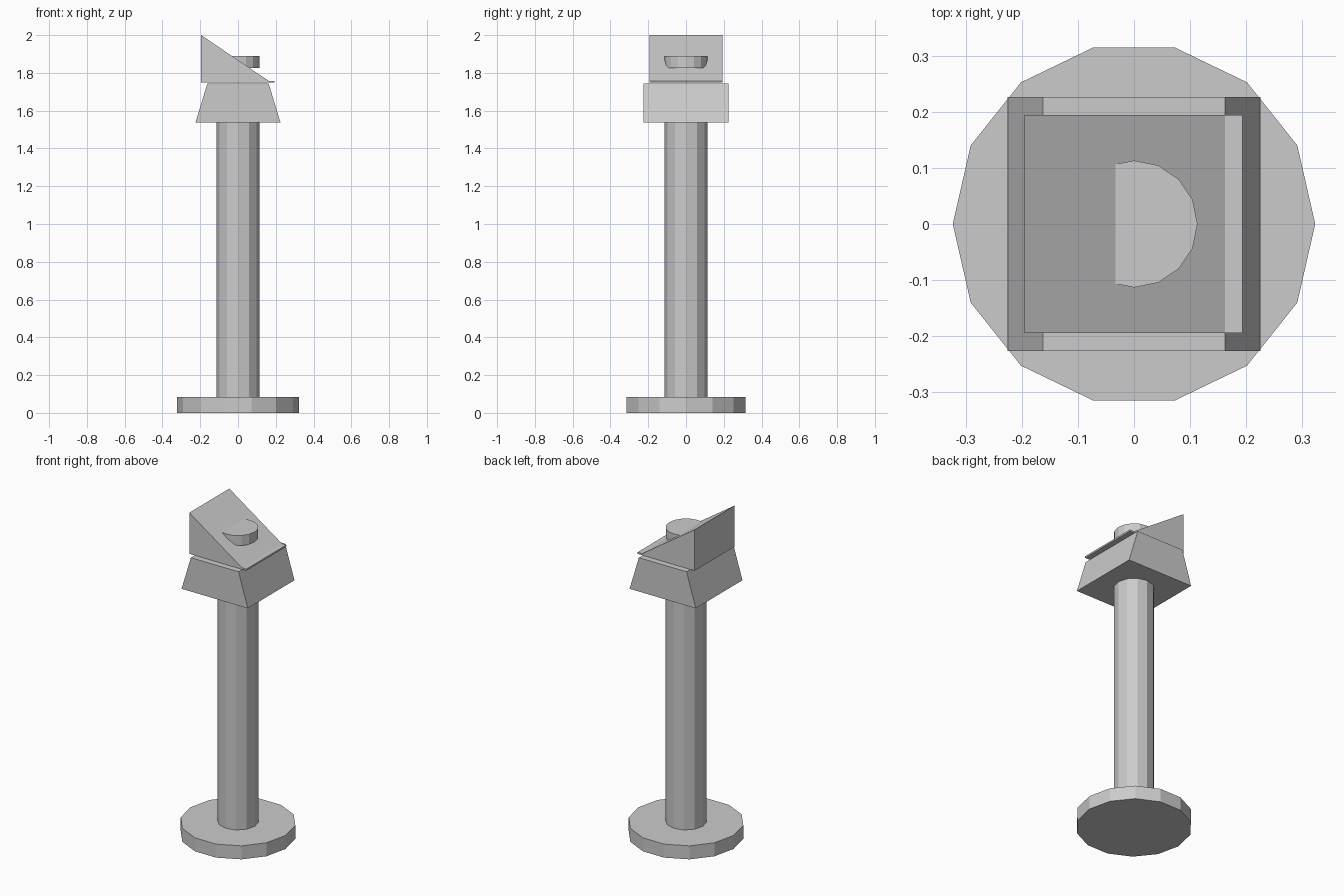
import bpy
import bmesh

cube = bpy.data.objects.get("Cube")
if cube:
    bpy.data.objects.remove(cube, do_unlink=True)

grey = bpy.data.materials.new("light grey")
grey.use_nodes = True
colour = (0.6, 0.6, 0.6, 1)
grey.diffuse_color = colour
grey.node_tree.nodes["Principled BSDF"].inputs["Base Color"].default_value = colour


def add_disc(name, sides, radius, bottom, top):
    """Upright flat-sided cylinder between two heights."""
    bpy.ops.mesh.primitive_cylinder_add(
        vertices=sides, radius=radius, depth=top - bottom,
        location=(0, 0, (bottom + top) / 2))
    ob = bpy.context.object
    # put a corner on the x axis
    ob.rotation_euler.z = 1.570796
    ob.name = name
    ob.data.materials.append(grey)
    return ob


def add_profile(name, points, half_depth):
    """Side profile in x and z, extruded along y."""
    bm = bmesh.new()
    face = bm.faces.new([bm.verts.new((x, -half_depth, z)) for x, z in points])
    out = bmesh.ops.extrude_face_region(bm, geom=[face])
    moved = [g for g in out["geom"] if isinstance(g, bmesh.types.BMVert)]
    bmesh.ops.translate(bm, verts=moved, vec=(0, 2 * half_depth, 0))
    bmesh.ops.recalc_face_normals(bm, faces=bm.faces)
    mesh = bpy.data.meshes.new(name)
    bm.to_mesh(mesh)
    bm.free()
    mesh.materials.append(grey)
    ob = bpy.data.objects.new(name, mesh)
    bpy.context.collection.objects.link(ob)
    return ob


# Foot and post
add_disc("base_plate", 14, 0.323, 0, 0.083)
add_disc("post", 12, 0.114, 0.083, 1.537)

# Tapered head
add_profile("tapered_head", [(-0.225, 1.537), (0.225, 1.537),
                             (0.162, 1.745), (-0.162, 1.745)], 0.226)

# Sloped panel with a thin front lip
add_profile("sloped_panel", [(-0.195, 1.748), (0.193, 1.748), (0.193, 1.758),
                             (0.162, 1.758), (-0.195, 2.0)], 0.194)

# Round button emerging from the slope
add_disc("button", 16, 0.113, 1.827, 1.89)
